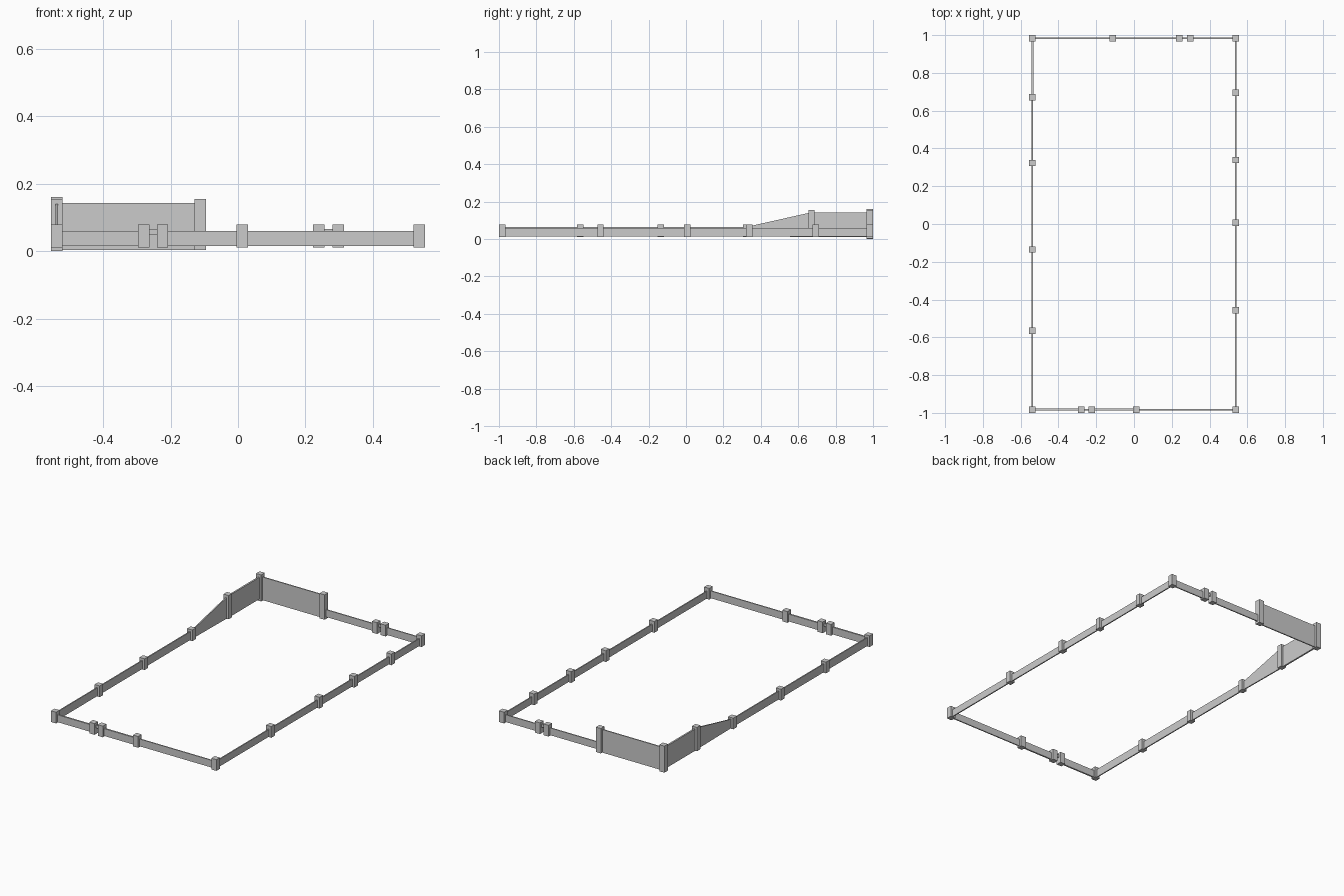
import bpy, bmesh
from mathutils import Vector

if "Cube" in bpy.data.objects:
    bpy.data.objects.remove(bpy.data.objects["Cube"])

X, Y = 0.538, 0.983      # corner post centres
POST = 0.034             # post width
LOW = (0.011, 0.079)     # usual post bottom and top


def finish(name, bm):
    bmesh.ops.recalc_face_normals(bm, faces=bm.faces)
    mesh = bpy.data.meshes.new(name)
    bm.to_mesh(mesh)
    bm.free()
    bpy.context.collection.objects.link(bpy.data.objects.new(name, mesh))


def post(name, x, y, z=LOW):
    bm = bmesh.new()
    bmesh.ops.create_cube(bm, size=1)
    bmesh.ops.scale(bm, vec=(POST, POST, z[1] - z[0]), verts=bm.verts)
    bmesh.ops.translate(bm, vec=(x, y, (z[0] + z[1]) / 2), verts=bm.verts)
    finish(name, bm)


def wall(name, a, b, za, zb=None, thick=0.007):
    """Panel from a to b; za and zb are (bottom, top) at each end."""
    zb = zb or za
    a, b = Vector(a), Vector(b)
    d = (b - a).normalized()
    side = Vector((-d.y, d.x)) * thick / 2
    bm = bmesh.new()
    rings = []
    for s in (side, -side):
        pts = [(a, za[0]), (b, zb[0]), (b, zb[1]), (a, za[1])]
        rings.append([bm.verts.new((p.x + s.x, p.y + s.y, z)) for p, z in pts])
    bm.faces.new(rings[0])
    bm.faces.new(rings[1][::-1])
    for i in range(4):
        j = (i + 1) % 4
        bm.faces.new((rings[0][i], rings[1][i], rings[1][j], rings[0][j]))
    finish(name, bm)


# Posts
post("corner_post_front_left", -X, -Y)
post("corner_post_front_right", X, -Y)
post("corner_post_back_right", X, Y)
post("corner_post_back_left", -X, Y, (0.0, 0.161))
for x in (-0.28, -0.224, 0.013):
    post("front_post", x, -Y)
for y in (-0.457, 0.007, 0.339, 0.694):
    post("right_post", X, y)
for y in (-0.565, -0.135, 0.323):
    post("left_post", -X, y)
post("left_tall_post", -X, 0.671, (0.011, 0.155))
post("back_tall_post", -0.112, Y, (0.003, 0.154))
for x in (0.24, 0.297):
    post("back_post", x, Y)

# Low walls
low = (0.015, 0.059)
wall("front_wall_left", (-X, -Y), (-0.28, -Y), low, thick=0.01)
wall("front_wall_middle", (-0.224, -Y), (0.013, -Y), low, thick=0.01)
wall("front_wall_right", (0.013, -Y), (X, -Y), low)
wall("right_wall", (X, -Y), (X, Y), low)
wall("back_wall_middle", (-0.112, Y), (0.24, Y), low)
wall("back_wall_right", (0.297, Y), (X, Y), low)
wall("left_wall", (-X, -Y), (-X, 0.323), (0.015, 0.065))

# Gate bars between the paired posts
bar = (0.048, 0.065)
wall("front_gate_bar", (-0.28, -Y), (-0.224, -Y), bar)
wall("back_gate_bar", (0.24, Y), (0.297, Y), bar)

# Sloped and tall walls at the back left corner
wall("left_sloped_wall", (-X, 0.323), (-X, 0.671), (0.015, 0.065), (0.011, 0.143))
wall("left_tall_wall", (-X, 0.671), (-X, Y), (0.011, 0.143), thick=0.01)
wall("back_tall_wall", (-X, Y), (-0.112, Y), (0.003, 0.143))
